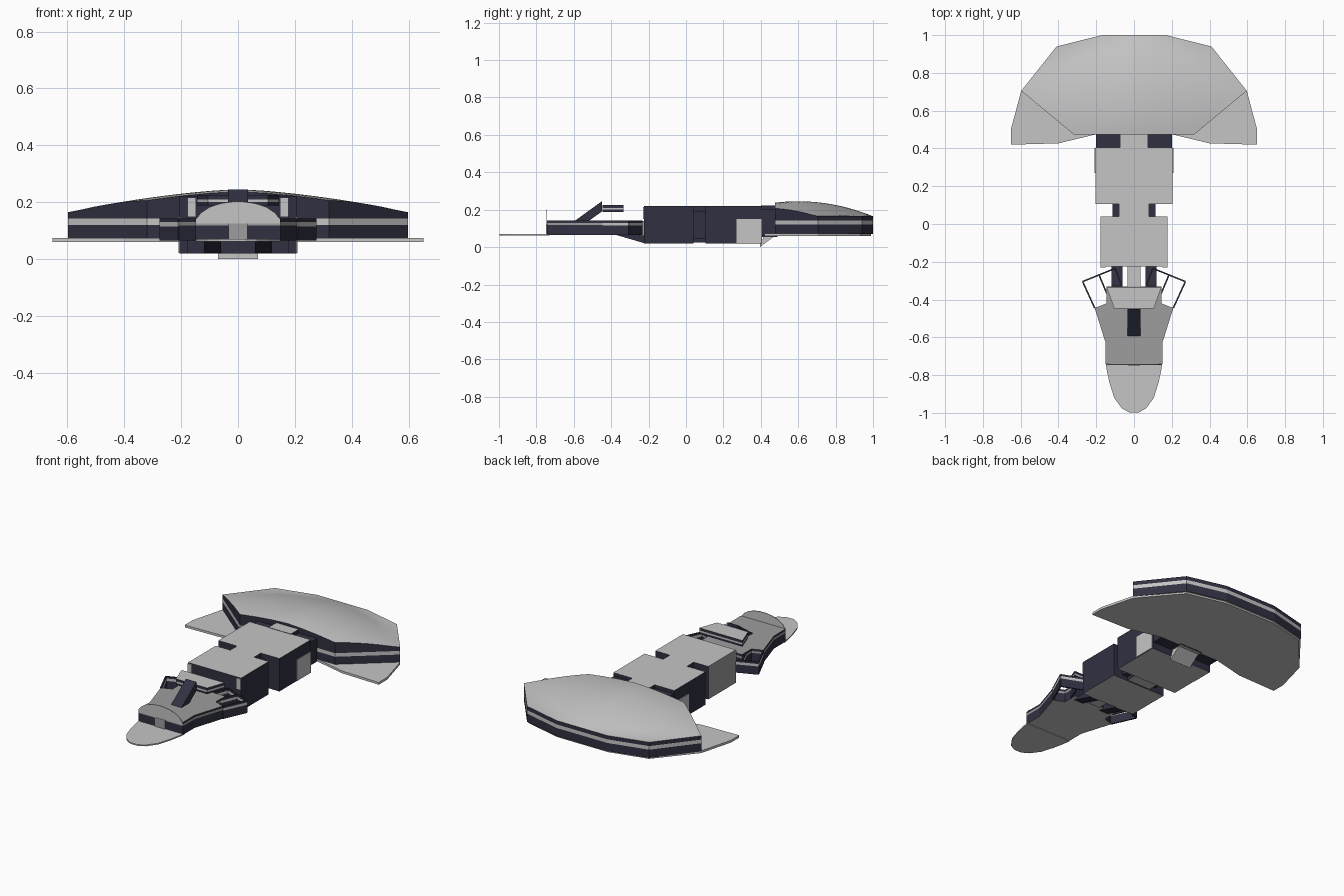
import bpy, bmesh
from mathutils import Vector

if "Cube" in bpy.data.objects:
    bpy.data.objects.remove(bpy.data.objects["Cube"])


def make_mat(name, col):
    m = bpy.data.materials.new(name)
    m.diffuse_color = (*col, 1)
    m.use_nodes = True
    m.node_tree.nodes["Principled BSDF"].inputs["Base Color"].default_value = m.diffuse_color
    return m


LIGHT, DARK, MID = 0, 1, 2
MATS = [make_mat("light grey", (0.56, 0.56, 0.56)),
        make_mat("dark navy", (0.03, 0.03, 0.055)),
        make_mat("mid grey", (0.34, 0.34, 0.34))]


def finish(bm, name):
    bmesh.ops.recalc_face_normals(bm, faces=bm.faces)
    me = bpy.data.meshes.new(name)
    bm.to_mesh(me)
    bm.free()
    for m in MATS:
        me.materials.append(m)
    ob = bpy.data.objects.new(name, me)
    bpy.context.collection.objects.link(ob)
    return ob


def mirrored(half):
    """Close a right-hand outline into a symmetric loop."""
    return half + [(-x, y) for x, y in reversed(half) if x > 1e-6]


def prism(name, outline, levels, walls, top=LIGHT, bottom=LIGHT):
    """Stack outline rings at the given heights, one wall colour per band."""
    bm = bmesh.new()
    rings = [[bm.verts.new((x, y, z)) for x, y in outline] for z in levels]
    n = len(outline)
    for a, b, mat in zip(rings, rings[1:], walls):
        for i in range(n):
            j = (i + 1) % n
            bm.faces.new((a[i], a[j], b[j], b[i])).material_index = mat
    bm.faces.new(rings[0]).material_index = bottom
    bm.faces.new(rings[-1]).material_index = top
    return finish(bm, name)


def box(name, x0, x1, y0, y1, z0, z1, side=DARK, cap=LIGHT, bottom=None):
    return prism(name, [(x0, y0), (x1, y0), (x1, y1), (x0, y1)], [z0, z1], [side],
                 cap, cap if bottom is None else bottom)


def side_profile(name, x0, x1, pts, mat):
    """Extrude a (y, z) profile across x."""
    bm = bmesh.new()
    a = [bm.verts.new((x0, y, z)) for y, z in pts]
    b = [bm.verts.new((x1, y, z)) for y, z in pts]
    for i in range(len(pts)):
        j = (i + 1) % len(pts)
        bm.faces.new((a[i], a[j], b[j], b[i]))
    bm.faces.new(a)
    bm.faces.new(b)
    for f in bm.faces:
        f.material_index = mat
    return finish(bm, name)


def wall(name, p, q, t=0.008):
    """Thin upright wall with a light stripe near the top."""
    p, q = Vector(p), Vector(q)
    d = (q - p).normalized() * t / 2
    n = Vector((-d.y, d.x))
    pts = [tuple(v) for v in (p + n, p - n, q - n, q + n)]
    return prism(name, pts, [0.065, 0.115, 0.13, 0.142], [DARK, LIGHT, DARK], DARK, DARK)


# rear hull: striped walls and a shallow dome
def dome_z(x, y):
    d = (abs(x) / 0.61) ** 1.5 + ((y - 0.6) / 0.4) ** 2
    return 0.245 - 0.08 * min(1, d)


corners = mirrored([(0.17, 1.0), (0.41, 0.94), (0.597, 0.705), (0.32, 0.475)])
outline = []
for i, p in enumerate(corners):
    q = corners[(i + 1) % len(corners)]
    outline += [(p[0] + (q[0] - p[0]) * k / 6, p[1] + (q[1] - p[1]) * k / 6) for k in range(6)]
bm = bmesh.new()
rings = [[bm.verts.new((x, y, z)) for x, y in outline] for z in (0.07, 0.12, 0.142)]
STEPS = 9
for s in range(STEPS):
    t = 1 - s / STEPS
    ring = []
    for x, y in outline:
        px, py = x * t, 0.62 + (y - 0.62) * t
        ring.append(bm.verts.new((px, py, dome_z(px, py))))
    rings.append(ring)
bands = [DARK, LIGHT, DARK] + [LIGHT] * (STEPS - 1)
n = len(outline)
for k, mat in enumerate(bands):
    for i in range(n):
        j = (i + 1) % n
        f = bm.faces.new((rings[k][i], rings[k][j], rings[k + 1][j], rings[k + 1][i]))
        f.material_index = mat
        f.smooth = k > 2
tip = bm.verts.new((0, 0.62, dome_z(0, 0.62)))
for i in range(n):
    bm.faces.new((rings[-1][i], rings[-1][(i + 1) % n], tip)).smooth = True
bm.faces.new(rings[0])
for e in bm.edges:
    if len({f.smooth for f in e.link_faces}) > 1:
        e.smooth = False
finish(bm, "rear_hull")

# flat fin plate below the hull
prism("fin_plate", mirrored([(0, 0.99), (0.17, 0.99), (0.405, 0.932), (0.597, 0.705), (0.652, 0.5),
                             (0.652, 0.42), (0.4, 0.427), (0.2, 0.475), (0, 0.475)]),
      [0.06, 0.074], [LIGHT])

# two body blocks with their connectors
box("rear_block", -0.205, 0.205, 0.105, 0.405, 0.02, 0.22)
front = box("front_block", -0.178, 0.178, -0.225, 0.04, 0.02, 0.22)
for f in front.data.polygons:
    if f.normal.x < -0.9:
        f.material_index = MID
box("block_connector", -0.115, 0.115, 0.035, 0.11, 0.045, 0.19, cap=DARK)
box("connector_spine", -0.08, 0.08, 0.035, 0.11, 0.025, 0.22)
box("hull_neck", -0.2, 0.2, 0.4, 0.478, 0.06, 0.2, cap=DARK)
box("neck_spine", -0.075, 0.075, 0.4, 0.49, 0.055, 0.222)
side_profile("neck_keel", -0.07, 0.07, [(0.395, 0.0), (0.395, 0.02), (0.42, 0.06), (0.475, 0.06)], LIGHT)
for s, side in ((1, "right"), (-1, "left")):
    xs = sorted((s * 0.2, s * 0.209))
    box("side_panel_" + side, *xs, 0.27, 0.403, 0.022, 0.15, side=LIGHT)
    xs = sorted((s * 0.15, s * 0.177))
    box("front_panel_" + side, *xs, -0.23, -0.22, 0.15, 0.215, side=LIGHT)

# forward deck and nose
prism("forward_deck", mirrored([(0.145, -0.33), (0.145, -0.42), (0.208, -0.445), (0.15, -0.63), (0.15, -0.742)]),
      [0.065, 0.118, 0.13, 0.142], [DARK, MID, DARK], MID, LIGHT)
prism("nose_plate", mirrored([(0.15, -0.73), (0.145, -0.77), (0.13, -0.84), (0.105, -0.92),
                              (0.065, -0.975), (0.025, -0.998)]), [0.062, 0.07], [LIGHT])
box("nose_hatch", -0.033, 0.033, -0.748, -0.74, 0.07, 0.125, side=MID)

# upright half-round shield at the deck's front edge
arc = [(0.148, 0.125), (0.148, 0.14), (0.13, 0.163), (0.1, 0.183), (0.06, 0.196), (0.02, 0.202)]
shield = prism("nose_shield", mirrored(arc), [0, 0.004], [LIGHT])
for v in shield.data.vertices:
    v.co = (v.co.x, -0.746 + v.co.z, v.co.y)
shield.data.flip_normals()

# slanted tower carrying a small wing
side_profile("tower", -0.035, 0.035, [(-0.595, 0.14), (-0.45, 0.245), (-0.45, 0.19), (-0.52, 0.14)], DARK)
wing = mirrored([(0.145, -0.335), (0.105, -0.447)])
prism("tower_wing", wing, [0.188, 0.2, 0.21, 0.225], [DARK, LIGHT, DARK], LIGHT, LIGHT)

# neck beam and struts joining the deck to the blocks
box("neck_beam", -0.035, 0.035, -0.34, -0.22, 0.06, 0.14, side=MID)
for s, side in ((1, "right"), (-1, "left")):
    xs = sorted((s * 0.06, s * 0.12))
    side_profile("strut_" + side, *xs, [(-0.37, 0.064), (-0.22, 0.02), (-0.22, 0.06), (-0.32, 0.075)], DARK)
    # open frames of thin walls
    for k, (p, q) in enumerate([((0.1, -0.235), (0.272, -0.305)), ((0.272, -0.305), (0.208, -0.445)),
                                ((0.185, -0.27), (0.143, -0.37)), ((0.1, -0.235), (0.062, -0.332))]):
        wall("frame_%s_%d" % (side, k + 1), (s * p[0], p[1]), (s * q[0], q[1]))
